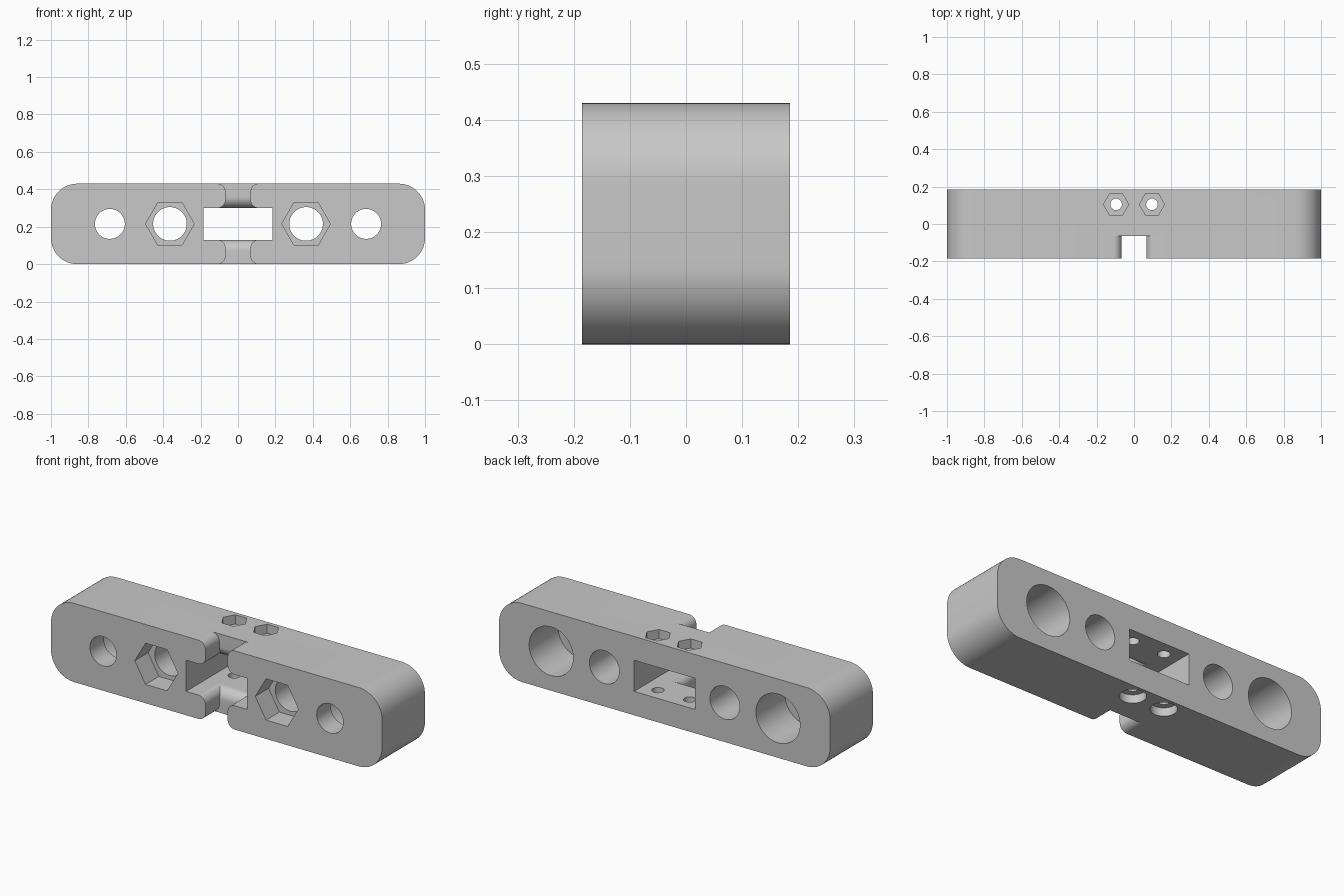
import bpy, bmesh
from math import sin, cos, pi, sqrt

if "Cube" in bpy.data.objects:
    bpy.data.objects.remove(bpy.data.objects["Cube"])

L, D, H = 1.0, 0.185, 0.43        # half length, half depth, height
MID = H / 2
SLOT_LOW, SLOT_HIGH = 0.13, 0.30

grey = bpy.data.materials.new("plain grey")
grey.use_nodes = True
colour = (0.58, 0.58, 0.58, 1)
grey.diffuse_color = colour
grey.node_tree.nodes["Principled BSDF"].inputs["Base Color"].default_value = colour


def loft(name, layers):
    """Closed solid through a stack of equal-sized point loops."""
    bm = bmesh.new()
    rings = [[bm.verts.new(p) for p in layer] for layer in layers]
    for a, b in zip(rings, rings[1:]):
        for i in range(len(a)):
            j = (i + 1) % len(a)
            bm.faces.new((a[i], a[j], b[j], b[i]))
    bm.faces.new(rings[0])
    bm.faces.new(rings[-1])
    bmesh.ops.recalc_face_normals(bm, faces=bm.faces)
    mesh = bpy.data.meshes.new(name)
    bm.to_mesh(mesh)
    bm.free()
    mesh.materials.append(grey)
    obj = bpy.data.objects.new(name, mesh)
    bpy.context.collection.objects.link(obj)
    return obj


def prism(name, outline, axis, lo, hi):
    """Extrude a flat outline along y or z."""
    if axis == "Y":
        return loft(name, [[(u, t, v) for u, v in outline] for t in (lo, hi)])
    return loft(name, [[(u, v, t) for u, v in outline] for t in (lo, hi)])


def ring(u, v, r, sides=64):
    return [(u + r * cos(2 * pi * i / sides), v + r * sin(2 * pi * i / sides))
            for i in range(sides)]


def rounded_rect(half_w, height, r, steps=16):
    points = []
    corners = [(half_w - r, height - r), (r - half_w, height - r),
               (r - half_w, r), (half_w - r, r)]
    for k, (cx, cz) in enumerate(corners):
        for i in range(steps + 1):
            a = (k + i / steps) * pi / 2
            points.append((cx + r * cos(a), cz + r * sin(a)))
    return points


# Main bar
body = prism("mounting_bar", rounded_rect(L, H, 0.14), "Y", -D, D)
cutters = []

# Central rectangular slot, front to back
W = 0.184
cutters.append(prism("slot_cutter", [(-W, SLOT_LOW), (W, SLOT_LOW), (W, SLOT_HIGH),
                                     (-W, SLOT_HIGH)], "Y", -1, 1))

# Front notch: rounded lips at the sides and a rounded rear edge toward the slot
LIP, EDGE, GAP, BACK = 0.043, 0.06, 0.067, -0.065


def notch_layer(h):
    """Half width and rear limit at height h above the slot ceiling."""
    wall = H - SLOT_HIGH
    near = min(max(h, 0), max(wall - h, 0))
    flare = LIP - sqrt(LIP ** 2 - max(LIP - near, 0) ** 2)
    drop = max(EDGE - max(h, 0), 0)
    return GAP + flare, BACK + EDGE - sqrt(EDGE ** 2 - drop ** 2)


wall = H - SLOT_HIGH
heights = {0.0, wall, wall + 0.1, EDGE}
for i in range(13):
    s = 1 - cos(i / 12 * pi / 2)
    heights |= {round(LIP * s, 5), round(wall - LIP * s, 5), round(EDGE * s, 5)}
upper = [(MID + SLOT_HIGH - MID + h, *notch_layer(h)) for h in sorted(heights)]
levels = [(H - z, w, b) for z, w, b in reversed(upper)] + upper
cutters.append(loft("notch_cutter", [[(-w, -1, z), (w, -1, z), (w, b, z), (-w, b, z)]
                                     for z, w, b in levels]))

for side in (-1, 1):
    # Outer holes with wide bores from the back
    x = side * 0.685
    cutters.append(prism("outer_hole", ring(x, MID, 0.08), "Y", -1, 1))
    cutters.append(prism("rear_bore", ring(x, MID, 0.133), "Y", D - 0.25, 1))
    # Inner holes with hexagonal nut pockets at the front
    x = side * 0.364
    cutters.append(prism("inner_hole", ring(x, MID, 0.09), "Y", -1, 1))
    cutters.append(prism("nut_pocket", ring(x, MID, 0.13, 6), "Y", -1, -D + 0.115))
    # Vertical screw holes: nut pocket on top, round head recess below
    x, y = side * 0.096, 0.105
    cutters.append(prism("screw_hole", ring(x, y, 0.031, 32), "Z", -1, 1))
    cutters.append(prism("small_nut_pocket", ring(x, y, 0.067, 6), "Z", H - 0.05, 1))
    cutters.append(prism("screw_head_recess", ring(x, y, 0.065, 48), "Z", -1, 0.045))

# Cut everything out of the bar, then bake and discard the cutters
for c in cutters:
    c.hide_render = True
    mod = body.modifiers.new(c.name, "BOOLEAN")
    mod.operation, mod.solver, mod.object = "DIFFERENCE", "EXACT", c
graph = bpy.context.evaluated_depsgraph_get()
baked = bpy.data.meshes.new_from_object(body.evaluated_get(graph))
body.modifiers.clear()
body.data = baked
for c in cutters:
    bpy.data.objects.remove(c)

# Smooth curved walls, keep edges sharp
bpy.ops.object.select_all(action="DESELECT")
body.select_set(True)
bpy.context.view_layer.objects.active = body
bpy.ops.object.shade_smooth_by_angle(angle=pi / 6)
